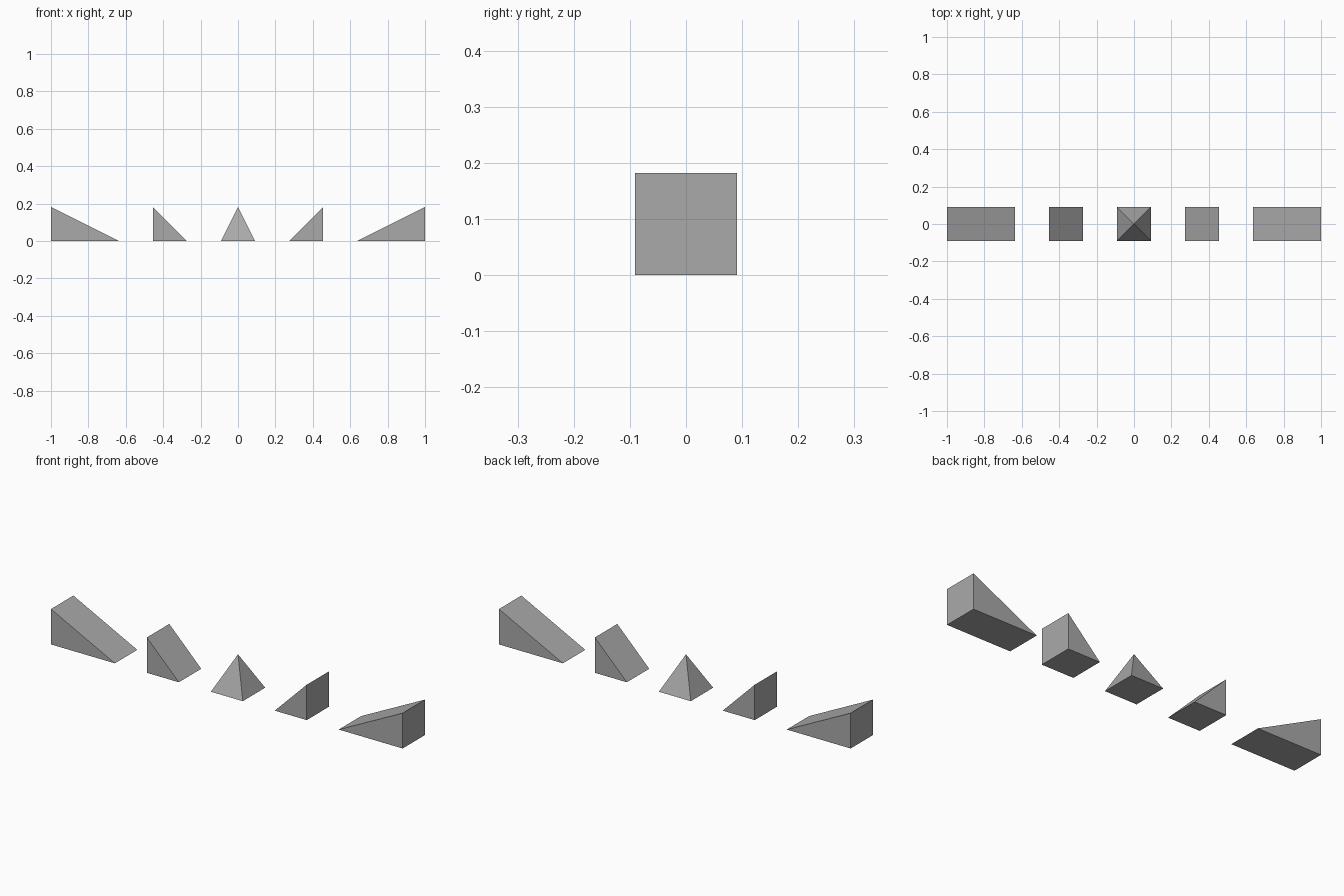
import bpy
import bmesh

cube = bpy.data.objects.get("Cube")
if cube:
    bpy.data.objects.remove(cube, do_unlink=True)

U = 2 / 11  # block width, depth and height

grey = bpy.data.materials.new("mid_grey")
grey.use_nodes = True
colour = (0.4, 0.4, 0.4, 1)
grey.diffuse_color = colour
grey.node_tree.nodes["Principled BSDF"].inputs["Base Color"].default_value = colour


def add_object(name, bm):
    bmesh.ops.recalc_face_normals(bm, faces=bm.faces)
    mesh = bpy.data.meshes.new(name)
    bm.to_mesh(mesh)
    bm.free()
    mesh.materials.append(grey)
    obj = bpy.data.objects.new(name, mesh)
    bpy.context.collection.objects.link(obj)


def wedge(name, thin_x, tall_x):
    """Right-triangle profile extruded along y, vertical face at tall_x."""
    bm = bmesh.new()
    profile = [(thin_x, 0), (tall_x, 0), (tall_x, U)]
    face = bm.faces.new([bm.verts.new((x, -U / 2, z)) for x, z in profile])
    result = bmesh.ops.extrude_face_region(bm, geom=[face])
    verts = [v for v in result["geom"] if isinstance(v, bmesh.types.BMVert)]
    bmesh.ops.translate(bm, verts=verts, vec=(0, U, 0))
    add_object(name, bm)


def pyramid(name):
    """Square base with four triangles meeting at the apex."""
    bm = bmesh.new()
    h = U / 2
    base = [bm.verts.new((x, y, 0)) for x, y in ((-h, -h), (h, -h), (h, h), (-h, h))]
    apex = bm.verts.new((0, 0, U))
    bm.faces.new(base)
    for i in range(4):
        bm.faces.new((base[i], base[(i + 1) % 4], apex))
    add_object(name, bm)


# Central pyramid, with steep and shallow ramps on both sides
pyramid("pyramid")
for side, s in (("left", 1), ("right", -1)):
    wedge(side + "_steep_ramp", s * U * 1.5, s * U * 2.5)
    wedge(side + "_shallow_ramp", s * U * 3.5, s * U * 5.5)
